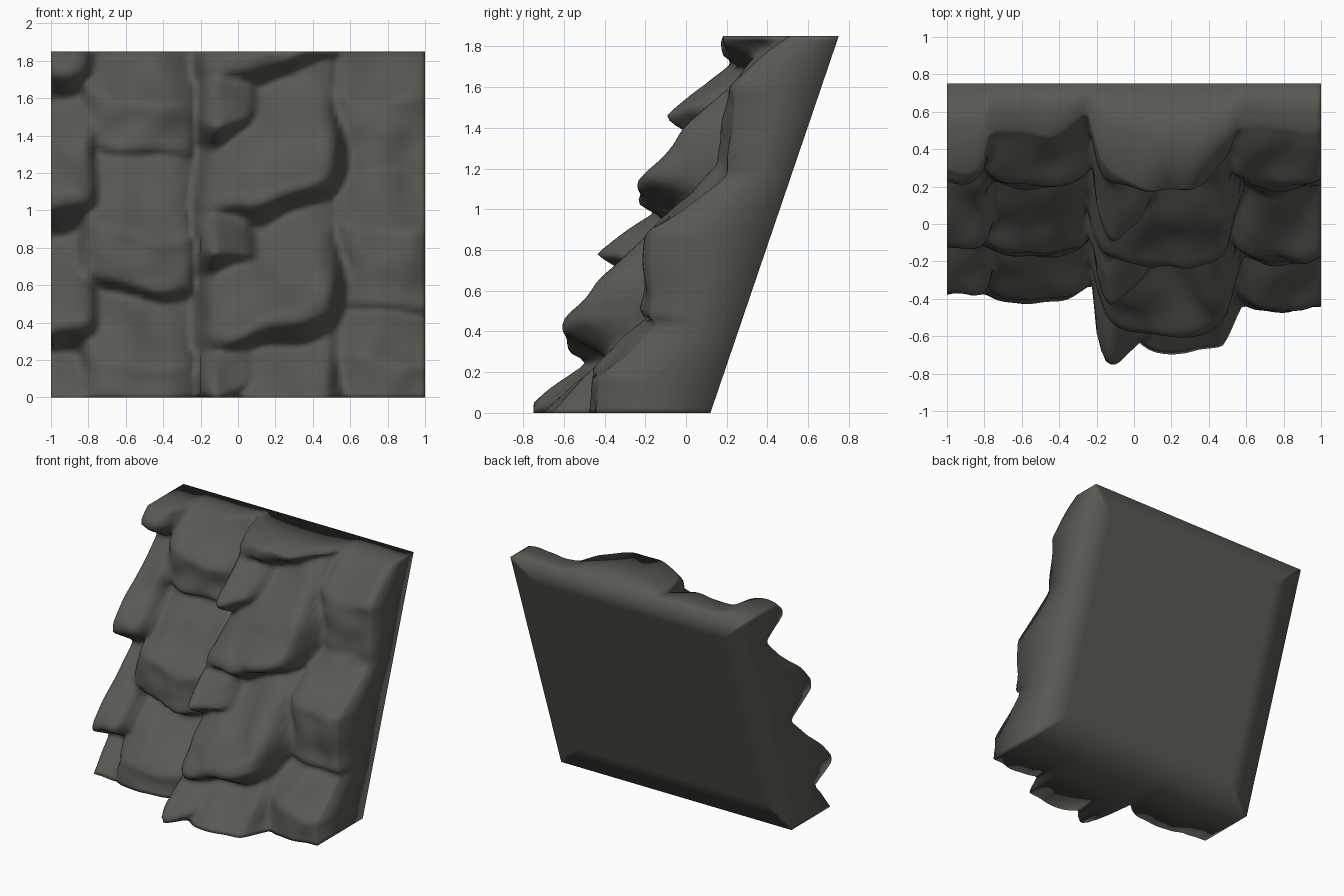
import bpy, bmesh, math
from mathutils import Vector, noise

if "Cube" in bpy.data.objects:
    bpy.data.objects.remove(bpy.data.objects["Cube"])

W, H = 1.0, 1.85          # half width, height
NX, NZ = 80, 76           # front grid resolution

# Boulder columns: x centre, left and right half width, z of tip, y of tip,
# flat front height, top slope, lower edge tilt, step in z, step in y,
# sag of the middle boulder, side rounding depth and power
COLUMNS = [
    (0.19, 0.36, 0.32, 0.35, -0.59, 0.08, 1.00, 0.25, 0.71, 0.385, 0.03, 0.10, 4),    # big centre slabs
    (0.80, 0.26, 0.26, -0.22, -0.49, 0.42, 1.15, -0.08, 0.69, 0.33, 0.06, 0.08, 3),   # right blocks
    (-0.52, 0.29, 0.27, -0.10, -0.43, 0.26, 0.90, -0.15, 0.70, 0.31, 0.06, 0.08, 3),  # left blocks
    (-0.93, 0.18, 0.16, 0.33, -0.39, 0.06, 0.95, 0.10, 0.69, 0.305, 0.05, 0.07, 3),   # left edge stones
    (-0.13, 0.08, 0.20, 0.04, -0.79, 0.00, 1.25, 0.00, 0.71, 0.335, 0.00, 0.17, 1.3), # small wedges
]


def back_y(z):
    return 0.12 + 0.63 * z / H


def front_y(x, z):
    """Depth of the rock face: the foremost of all boulders."""
    y = -0.28 + 0.5 * z
    wob = noise.noise(Vector((x * 3.5, z * 3.5, 4.0)))
    wob2 = noise.noise(Vector((x * 3.7, z * 3.7, 9.0)))
    for xc, hl, hr, z0, y0, flat, slope, tilt, dz, dy, sag, depth, power in COLUMNS:
        off = x + 0.05 * wob - xc
        u = abs(off) / (hr if off > 0 else hl)
        side = depth * u ** power + max(0, u - 1) * 0.9
        for k in range(-1, 3):
            # lower edge curls upward towards the boulder's sides
            v = z + 0.06 * wob2 - (z0 + dz * k + tilt * (x - xc) + 0.03 * u * u)
            rise = max(0, v - flat) * slope + 0.08 * max(0, v)
            under = max(0, -v) * 2.0
            tip = y0 + dy * k - (sag if k == 1 else 0)
            y = min(y, tip + side + rise + under)
    y += 0.03 * noise.noise(Vector((x * 6, z * 6, 1.0)))
    return min(y, back_y(z) - 0.03)


depths = [[front_y(-W + 2 * W * i / NX, H * j / NZ) for i in range(NX + 1)]
          for j in range(NZ + 1)]


def soft(j, i):
    """Depth averaged with its neighbours, to wear the edges."""
    near = [depths[min(NZ, max(0, j + a))][min(NX, max(0, i + b))]
            for a, b in ((1, 0), (-1, 0), (0, 1), (0, -1))]
    return max(-0.75, 0.5 * depths[j][i] + 0.125 * sum(near))


bm = bmesh.new()
# Rocky front
grid = [[bm.verts.new((-W + 2 * W * i / NX, soft(j, i), H * j / NZ))
         for i in range(NX + 1)] for j in range(NZ + 1)]
for j in range(NZ):
    for i in range(NX):
        bm.faces.new((grid[j][i], grid[j][i + 1], grid[j + 1][i + 1], grid[j + 1][i]))

# Sides, top and bottom run from the front border to the slanted back;
# an inner ring on the back lets the shading roll over the corners
border = (grid[0][:] + [grid[j][NX] for j in range(1, NZ + 1)]
          + grid[NZ][NX - 1::-1] + [grid[j][0] for j in range(NZ - 1, 0, -1)])
rings = [border]
for t in (0.5, 1.0):
    rings.append([bm.verts.new((v.co.x, v.co.y + (back_y(v.co.z) - v.co.y) * t, v.co.z))
                  for v in border])
inner = []
for v in border:
    z = H / 2 + (v.co.z - H / 2) * 0.8
    inner.append(bm.verts.new((v.co.x * 0.8, back_y(z), z)))
rings.append(inner)
n = len(border)
for near, far in zip(rings, rings[1:]):
    for a in range(n):
        b = (a + 1) % n
        bm.faces.new((near[b], near[a], far[a], far[b]))
bm.faces.new(list(reversed(inner)))
bmesh.ops.recalc_face_normals(bm, faces=bm.faces)
for f in bm.faces:
    f.smooth = True

mesh = bpy.data.meshes.new("cliff_wall")
bm.to_mesh(mesh)
bm.free()
cliff = bpy.data.objects.new("cliff_wall", mesh)
bpy.context.collection.objects.link(cliff)

# Dark grey stone
stone = bpy.data.materials.new("dark_stone")
stone.diffuse_color = (0.10, 0.10, 0.086, 1)
stone.use_nodes = True
stone.node_tree.nodes["Principled BSDF"].inputs["Base Color"].default_value = stone.diffuse_color
mesh.materials.append(stone)
